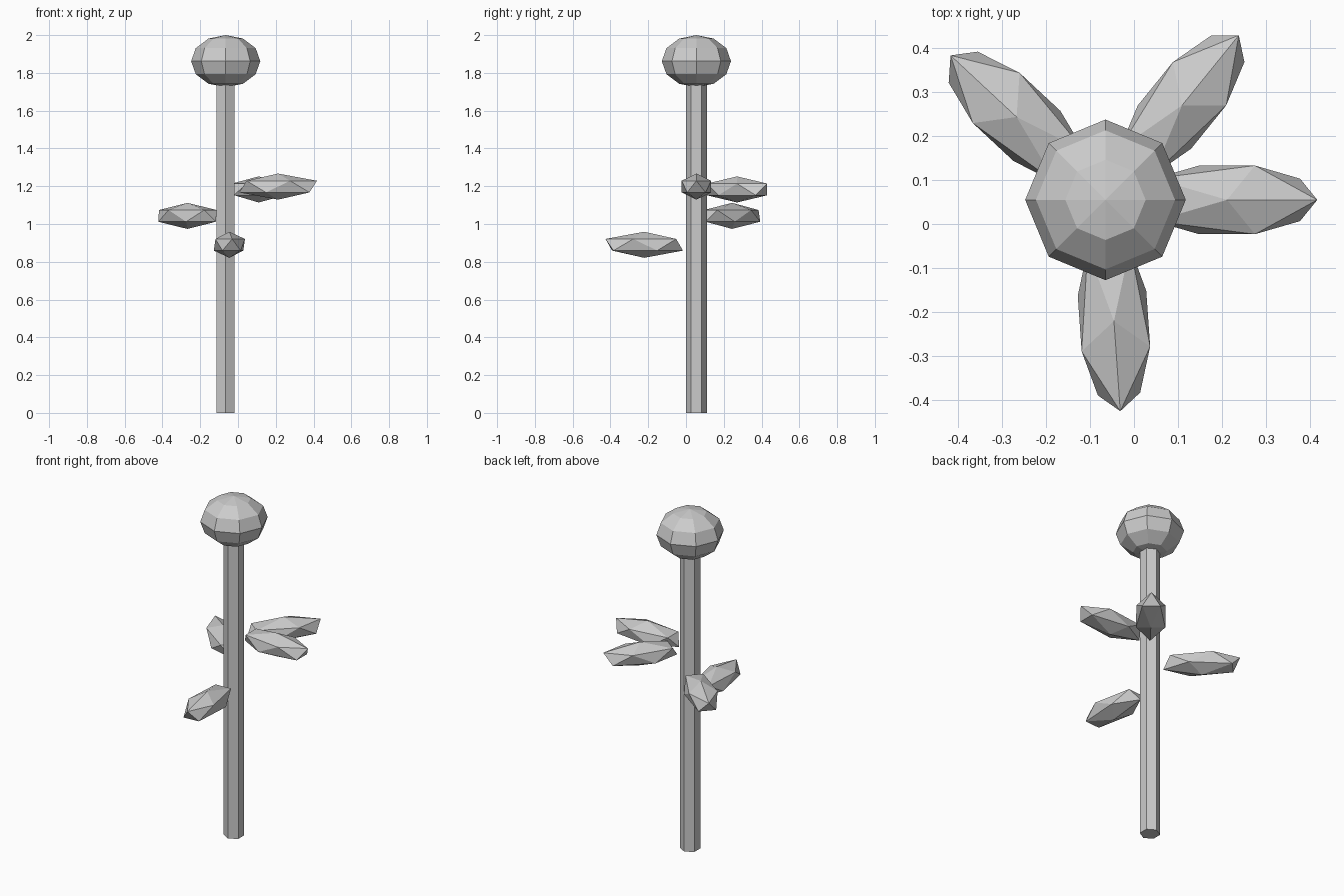
import bpy
from math import radians, cos, sin

if "Cube" in bpy.data.objects:
    bpy.data.objects.remove(bpy.data.objects["Cube"])

SX, SY = -0.065, 0.055      # stem axis
HEAD_Z = 1.862

# Six-sided stem, ending inside the head
bpy.ops.mesh.primitive_cylinder_add(vertices=6, radius=0.055, depth=HEAD_Z,
                                    location=(SX, SY, HEAD_Z / 2))
bpy.context.object.name = "stem"

# Flattened low-poly flower head
bpy.ops.mesh.primitive_uv_sphere_add(segments=8, ring_count=6, radius=1,
                                     location=(SX, SY, HEAD_Z))
head = bpy.context.object
head.name = "flower_head"
head.scale = (0.183, 0.183, 0.138)


# Leaf: stretched icosahedron pointing away from the stem
def leaf(index, angle, z, reach=0.277):
    a = radians(angle)
    bpy.ops.mesh.primitive_ico_sphere_add(
        subdivisions=1, radius=1, rotation=(0, 0, a),
        location=(SX + reach * cos(a), SY + reach * sin(a), z))
    ob = bpy.context.object
    ob.name = f"leaf_{index}"
    ob.scale = (0.23, 0.092, 0.069)


# Leaves spiral round the stem by a constant turn
for i, z in enumerate((1.198, 1.043, 0.89, 1.183)):
    leaf(i + 1, 137 * i, z)
